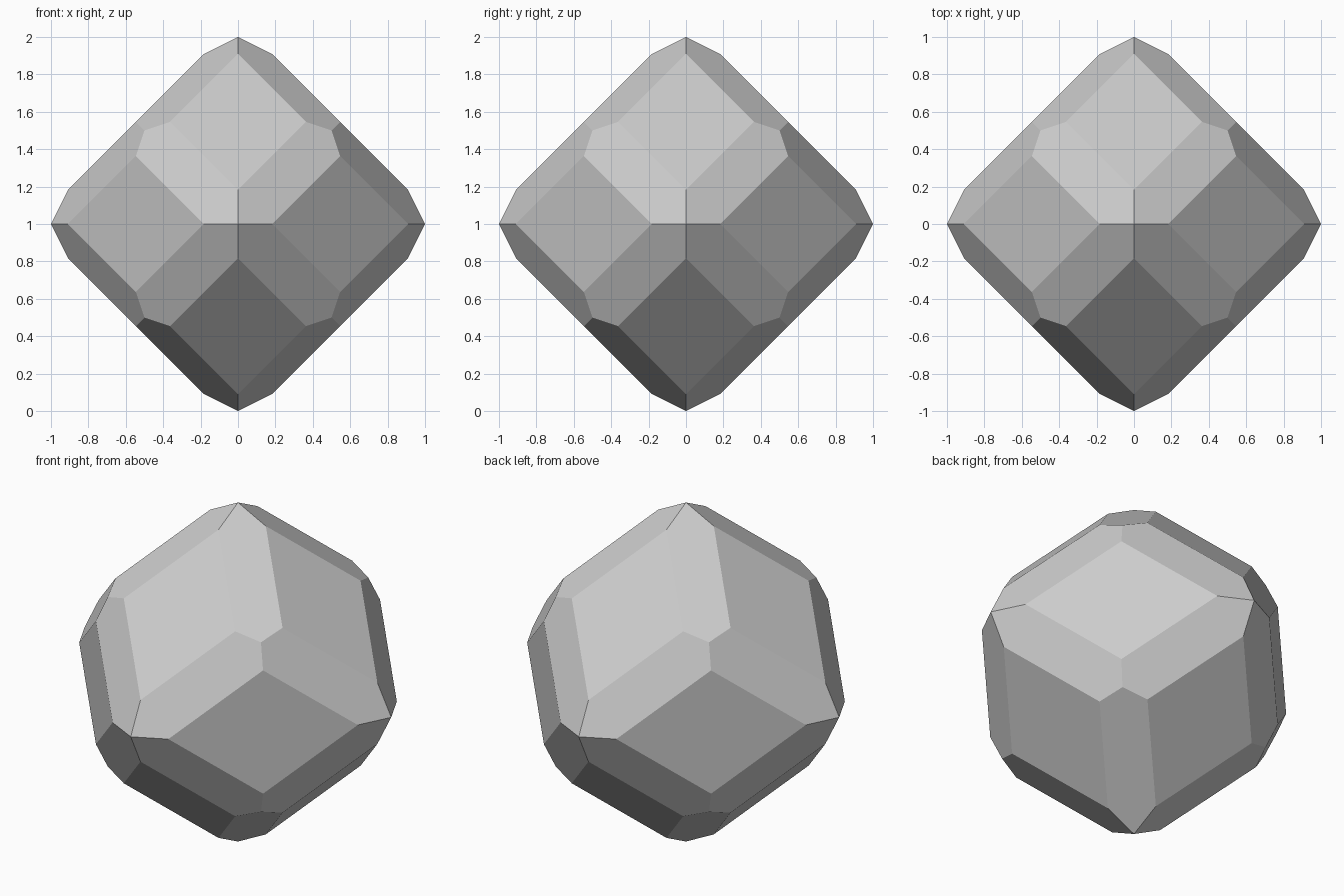
import bpy, bmesh, math
from itertools import product, permutations
from mathutils import Vector

cube = bpy.data.objects.get("Cube")
if cube:
    bpy.data.objects.remove(cube, do_unlink=True)

# Plain grey material
grey = bpy.data.materials.new("plain_grey")
grey.use_nodes = True
colour = (0.6, 0.6, 0.6, 1)
grey.diffuse_color = colour
grey.node_tree.nodes["Principled BSDF"].inputs["Base Color"].default_value = colour


def symmetric(point):
    """All distinct axis swaps and mirror images of one corner."""
    return {tuple(s * c + 0.0 for s, c in zip(signs, p))
            for p in permutations(point) for signs in product((1, -1), repeat=3)}


# Corner families: axis tips, cube corners, and the corners of the inset rhombi
k = 1 / 11
families = [(1, 0, 0), (0.5, 0.5, 0.5), (10 * k, 0, 2 * k), (6 * k, 6 * k, 4 * k)]
corners = set().union(*(symmetric(f) for f in families))

# Wrap the corners in a solid and merge coplanar triangles into flat facets
bm = bmesh.new()
for c in sorted(corners):
    bm.verts.new(Vector(c) + Vector((0, 0, 1)))
bmesh.ops.convex_hull(bm, input=bm.verts[:])
bmesh.ops.dissolve_limit(bm, angle_limit=math.radians(1),
                         verts=bm.verts[:], edges=bm.edges[:])
bmesh.ops.recalc_face_normals(bm, faces=bm.faces[:])

mesh = bpy.data.meshes.new("chamfered_rhombic_solid")
bm.to_mesh(mesh)
bm.free()
mesh.materials.append(grey)
solid = bpy.data.objects.new("chamfered_rhombic_solid", mesh)
bpy.context.collection.objects.link(solid)
